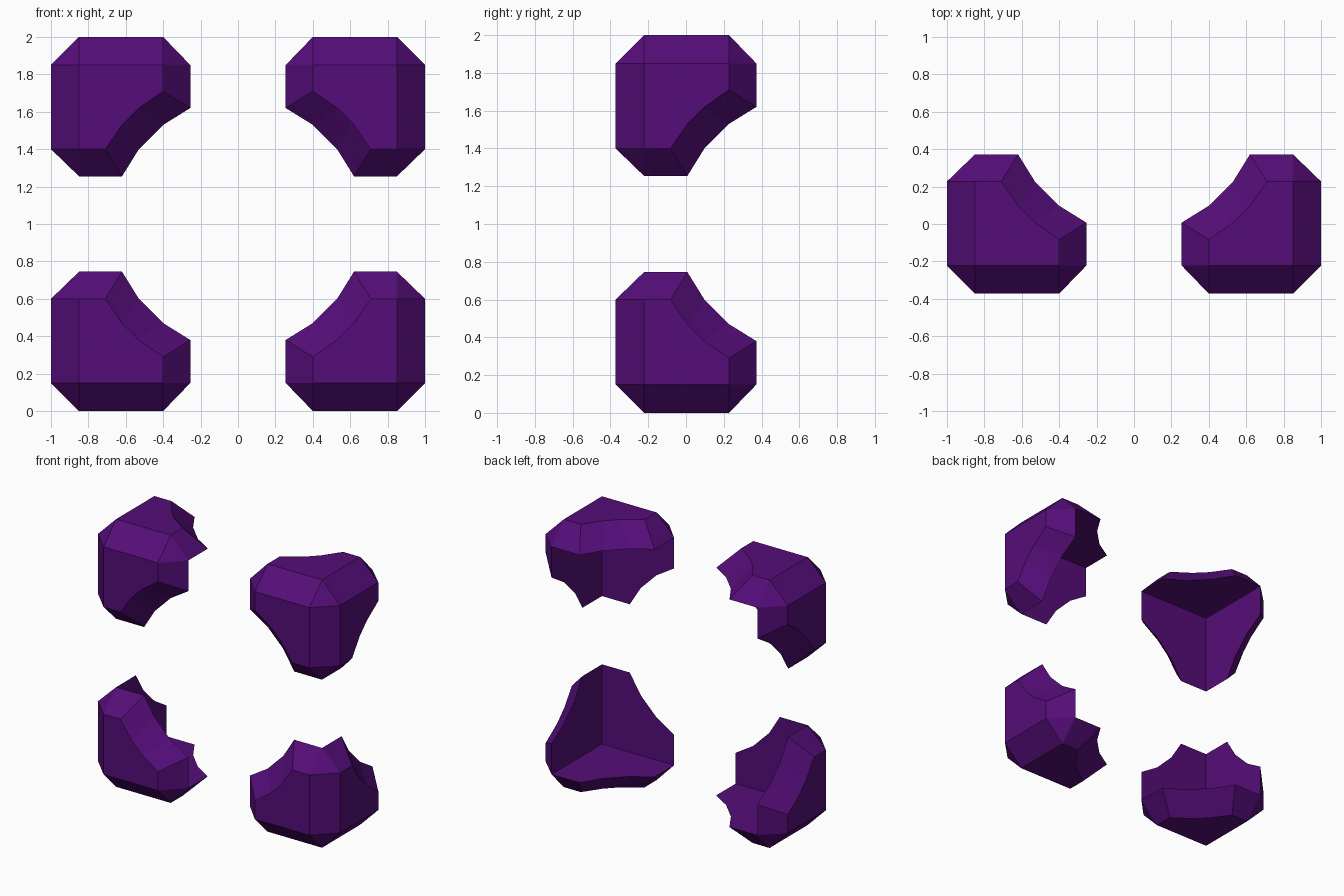
import bpy, bmesh
from mathutils import Vector

if "Cube" in bpy.data.objects:
    bpy.data.objects.remove(bpy.data.objects["Cube"])

T, M, L = 0.15, 0.60, 0.745   # wall/chamfer depth, arm length outside, arm length at the tip
HALF_Y = L / 2

mat = bpy.data.materials.new("purple")
mat.diffuse_color = (0.09, 0.004, 0.19, 1)
mat.use_nodes = True
mat.node_tree.nodes["Principled BSDF"].inputs["Base Color"].default_value = mat.diffuse_color

# Concave cutout profile on the outer skin and on the inner skin of a wall
OUTER_ARC = [(M, 0.29), (0.467, 0.382), (0.382, 0.467), (0.29, M)]
INNER_ARC = [(L, 0.38), (M, 0.47), (0.47, M), (0.38, L)]


def corner_faces():
    """Faces of one corner guard, measured inward from its outer corner."""
    faces = [[(T, T, 0), (0, T, T), (T, 0, T)]]            # corner facet
    for k in range(3):
        def r(a, b, c):
            p = (a, b, c)
            return tuple(p[(i - k) % 3] for i in range(3))
        out = [r(a, b, 0) for a, b in OUTER_ARC]
        inn = [r(a, b, T) for a, b in INNER_ARC]
        # outer and inner skin
        faces.append([r(T, T, 0), r(M, T, 0), *out, r(T, M, 0)])
        faces.append([r(T, T, T), r(L, T, T), *inn, r(T, L, T)])
        # sloped cutout rim
        for i in range(3):
            faces.append([out[i], out[i + 1], inn[i + 1], inn[i]])
        # sloped arm ends
        faces.append([r(M, T, 0), out[0], inn[0], r(L, T, T)])
        faces.append([r(T, M, 0), out[3], inn[3], r(T, L, T)])
        # edge chamfer and its end facet
        faces.append([r(T, T, 0), r(M, T, 0), r(M, 0, T), r(T, 0, T)])
        faces.append([r(M, T, 0), r(M, 0, T), r(L, T, T)])
    return faces


def corner_guard(name, sx, top):
    bm = bmesh.new()
    for face in corner_faces():
        bm.faces.new([bm.verts.new(Vector((sx * (1 - a), b - HALF_Y,
                                           2 - c if top else c)))
                      for a, b, c in face])
    bmesh.ops.remove_doubles(bm, verts=bm.verts, dist=1e-4)
    bmesh.ops.recalc_face_normals(bm, faces=bm.faces)
    me = bpy.data.meshes.new(name)
    bm.to_mesh(me)
    bm.free()
    me.materials.append(mat)
    bpy.context.collection.objects.link(bpy.data.objects.new(name, me))


# Four mirrored corner guards
for side, sx in (("left", -1), ("right", 1)):
    for level, top in (("lower", False), ("upper", True)):
        corner_guard(f"{level}_{side}_corner_guard", sx, top)
